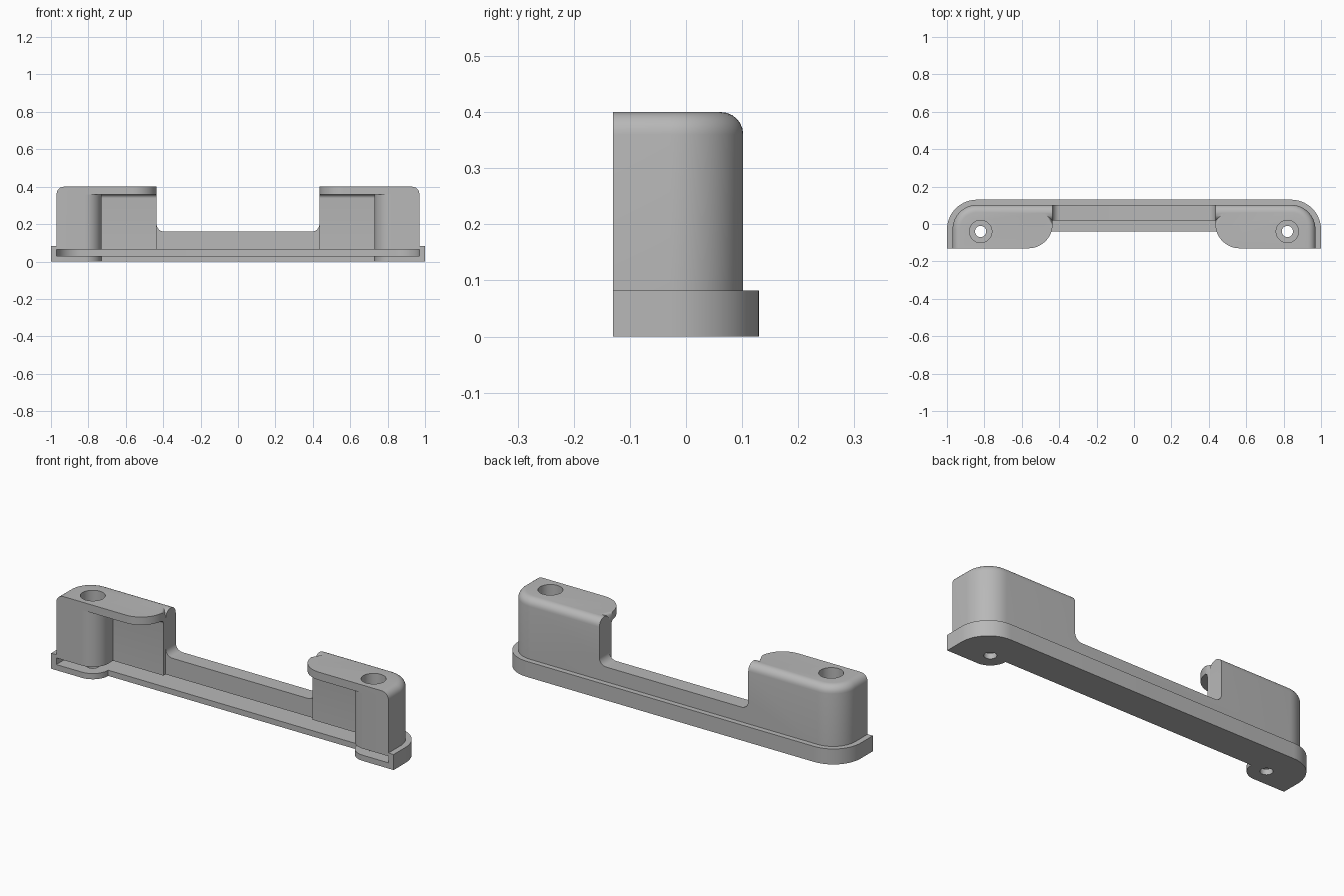
import bpy, bmesh
from math import sin, cos, radians

if "Cube" in bpy.data.objects:
    bpy.data.objects.remove(bpy.data.objects["Cube"], do_unlink=True)

grey = bpy.data.materials.new("plain_grey")
grey.use_nodes = True
GREY = (0.48, 0.48, 0.48, 1)
grey.diffuse_color = GREY
grey.node_tree.nodes["Principled BSDF"].inputs["Base Color"].default_value = GREY


def arc(cx, cy, r, start, end, n=14):
    angles = [radians(start + (end - start) * i / n) for i in range(n + 1)]
    return [(cx + r * cos(a), cy + r * sin(a)) for a in angles]


def mirrored(half):
    return half + [(-x, y) for x, y in reversed(half)]


def prism(name, outline, low, high, upright=False, round_edge=None, radius=0.0):
    """Extrude an outline along z (or along y if upright), rounding chosen edges."""
    bm = bmesh.new()
    place = (lambda u, v: (u, low, v)) if upright else (lambda u, v: (u, v, low))
    face = bm.faces.new([bm.verts.new(place(u, v)) for u, v in outline])
    ext = bmesh.ops.extrude_face_region(bm, geom=[face])
    moved = [g for g in ext["geom"] if isinstance(g, bmesh.types.BMVert)]
    rise = high - low
    bmesh.ops.translate(bm, verts=moved, vec=(0, rise, 0) if upright else (0, 0, rise))
    bmesh.ops.recalc_face_normals(bm, faces=bm.faces)
    if round_edge:
        edges = [e for e in bm.edges if all(round_edge(v.co) for v in e.verts)]
        bmesh.ops.bevel(bm, geom=edges, offset=radius, segments=6,
                        profile=0.5, affect='EDGES')
    mesh = bpy.data.meshes.new(name)
    bm.to_mesh(mesh)
    bm.free()
    obj = bpy.data.objects.new(name, mesh)
    bpy.context.collection.objects.link(obj)
    mesh.materials.append(grey)
    return obj


def cut(obj, cutter):
    cutter.hide_render = True
    mod = obj.modifiers.new("cut", 'BOOLEAN')
    mod.operation, mod.solver, mod.object = 'DIFFERENCE', 'EXACT', cutter
    bpy.context.view_layer.objects.active = obj
    bpy.ops.object.modifier_apply(modifier=mod.name)
    bpy.data.objects.remove(cutter, do_unlink=True)


def cut_holes(obj, radius, low, high):
    for side in (-1, 1):
        circle = arc(side * HOLE_X, HOLE_Y, radius, 0, 360, 40)[:-1]
        cut(obj, prism("hole_cutter", circle, low, high))


FRONT, BACK, BODY_X, BODY_BACK = -0.13, 0.13, 0.97, 0.102
HOLE_X, HOLE_Y, BOSS = 0.82, -0.04, 0.09
body_corner = arc(BODY_X - 0.13, BODY_BACK - 0.13, 0.13, 0, 90)

# Base tray: floor with rounded tabs and a rim around the back and ends
base = prism("base_tray", mirrored(
    arc(HOLE_X, HOLE_Y, BOSS, 180, 270) + [(1, FRONT)]
    + arc(0.84, BACK - 0.16, 0.16, 0, 90)), 0, 0.082)
cut(base, prism("slot_cutter", mirrored([(BODY_X, -0.3)] + body_corner), 0.03, 0.2))
cut_holes(base, 0.03, -0.1, 0.2)

# Upper body: block with softened outer top edge
body = prism("upper_body", mirrored(
    arc(0.565, 0, 0.13, 172, 270) + [(BODY_X, FRONT)] + body_corner),
    0.065, 0.4, round_edge=lambda c: c.z > 0.39 and (
        c.x ** 2 > 0.9 or c.y > 0), radius=0.04)

# Central gap with rounded lower corners
cut(body, prism("gap_cutter", mirrored(
    arc(0.395, 0.2, 0.04, 270, 360) + [(0.435, 0.6)]), -0.4, 0.4, upright=True))

# Recess under the top plates, leaving the round-cornered posts
cut(body, prism("recess_cutter", mirrored(
    [(HOLE_X, -0.3)] + arc(HOLE_X, HOLE_Y, BOSS, 270, 180) + [(HOLE_X - BOSS, 0)]),
    -0.1, 0.358, round_edge=lambda c: c.z > 0.3 and c.y > -0.001, radius=0.02))

# Screw holes with wide counterbores
cut_holes(body, 0.03, -0.1, 0.5)
cut_holes(body, 0.06, 0.16, 0.5)

for obj in (base, body):
    bpy.ops.object.select_all(action='DESELECT')
    obj.select_set(True)
    bpy.context.view_layer.objects.active = obj
    bpy.ops.object.shade_smooth_by_angle(angle=radians(30))
